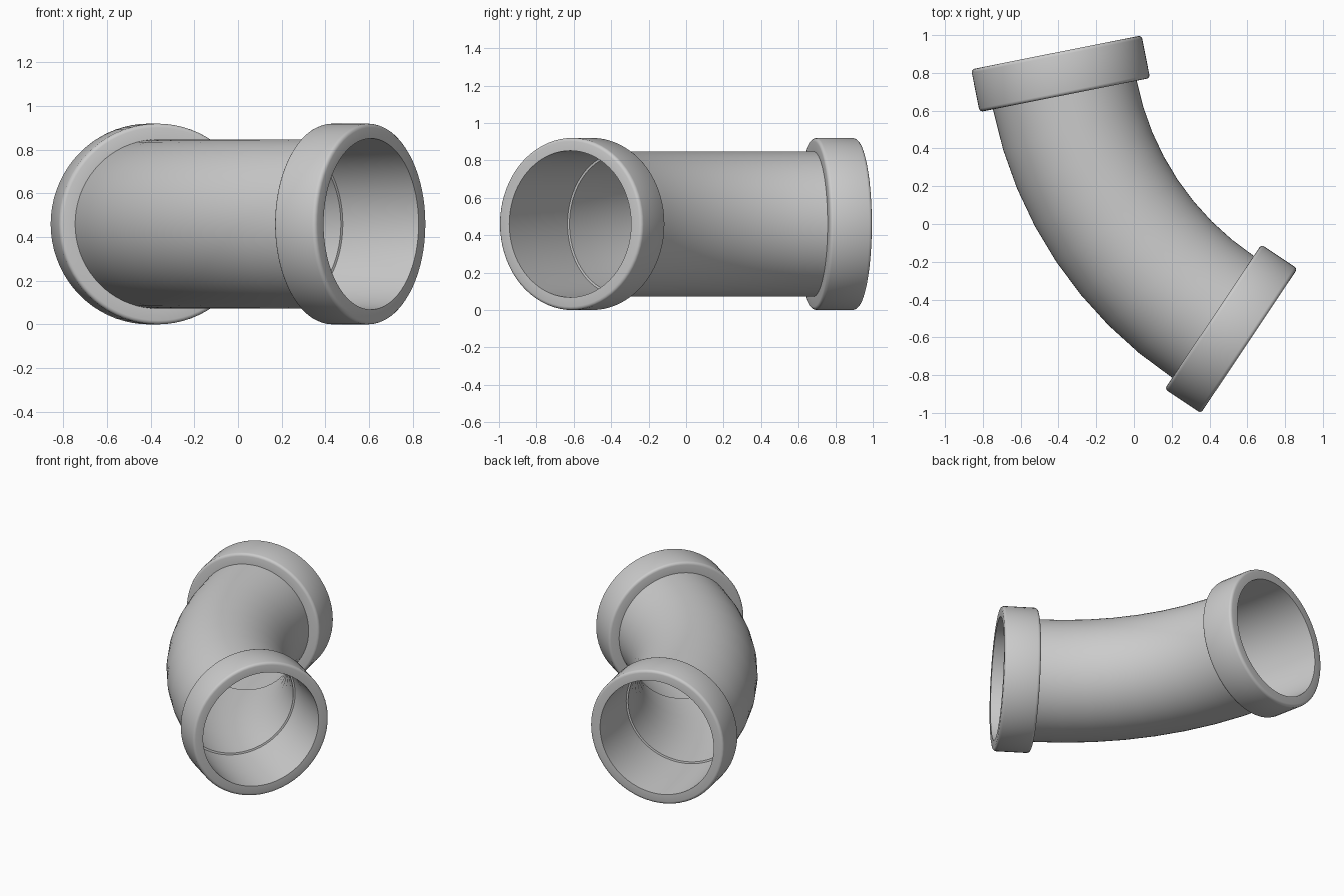
import bpy, bmesh
from math import sin, cos, pi, radians
from mathutils import Vector

if "Cube" in bpy.data.objects:
    bpy.data.objects.remove(bpy.data.objects["Cube"])

BEND, TURN, START = 1.845, radians(45), radians(-78.75)
COLLAR, SIDES, STEPS = 0.23, 72, 8
R_COLLAR, R_PIPE, R_SOCKET, R_BORE, ROUND = 0.46, 0.388, 0.392, 0.372, 0.018
LENGTH = BEND * TURN


def path(s):
    """Centre point and heading: straight collar, circular bend, straight collar."""
    t = min(max(s, 0), LENGTH)
    a = START + t / BEND
    p = Vector((BEND * (sin(a) - sin(START)), BEND * (cos(START) - cos(a)), 0))
    return p + Vector((cos(a), sin(a), 0)) * (s - t), a


def mirrored(half):
    """Complete a station list with its mirror at the other end."""
    return half + [(LENGTH - s, r) for s, r in reversed(half)]


# Outside: rounded collar, then the bent pipe
outer = [(-COLLAR, R_SOCKET)]
for end, first in ((-COLLAR, True), (0, False)):
    sign = 1 if first else -1
    arc = [(end + sign * ROUND * (1 - sin(k * pi / 6)), R_COLLAR - ROUND * (1 - cos(k * pi / 6)))
           for k in range(4)]
    outer += arc[::-1] if first else arc
outer.append((0, R_PIPE))
mids = [LENGTH * k / STEPS for k in range(1, STEPS)]
outside = outer + [(s, R_PIPE) for s in mids] + [(LENGTH - s, r) for s, r in reversed(outer)]

# Inside: socket, small stop ledge, then the bore
stop = radians(7.5) * BEND
lip = [(0, 0.386), (stop, 0.384), (stop + 0.002, R_BORE)]
bore = lip + [(s, R_BORE) for s in mids[1:-1]] + [(LENGTH - s, r) for s, r in reversed(lip)]

# Sweep the closed section along the path
bm = bmesh.new()
rings = []
for s, r in outside + bore[::-1]:
    c, a = path(s)
    side = Vector((-sin(a), cos(a), 0))
    rings.append([bm.verts.new(c + side * r * cos(2 * pi * k / SIDES)
                               + Vector((0, 0, r * sin(2 * pi * k / SIDES)))) for k in range(SIDES)])
for i, ring in enumerate(rings):
    nxt = rings[(i + 1) % len(rings)]
    for k in range(SIDES):
        j = (k + 1) % SIDES
        bm.faces.new((ring[k], ring[j], nxt[j], nxt[k]))
bmesh.ops.recalc_face_normals(bm, faces=bm.faces)

# Centre on the origin and stand on the floor
lo = [min(v.co[i] for v in bm.verts) for i in range(3)]
hi = [max(v.co[i] for v in bm.verts) for i in range(3)]
bmesh.ops.translate(bm, verts=bm.verts,
                    vec=Vector((-(lo[0] + hi[0]) / 2, -(lo[1] + hi[1]) / 2, -lo[2])))
mesh = bpy.data.meshes.new("pipe_elbow")
bm.to_mesh(mesh)
bm.free()
elbow = bpy.data.objects.new("pipe_elbow", mesh)
bpy.context.collection.objects.link(elbow)
bpy.context.view_layer.objects.active = elbow
elbow.select_set(True)
bpy.ops.object.shade_smooth_by_angle(angle=radians(35))
